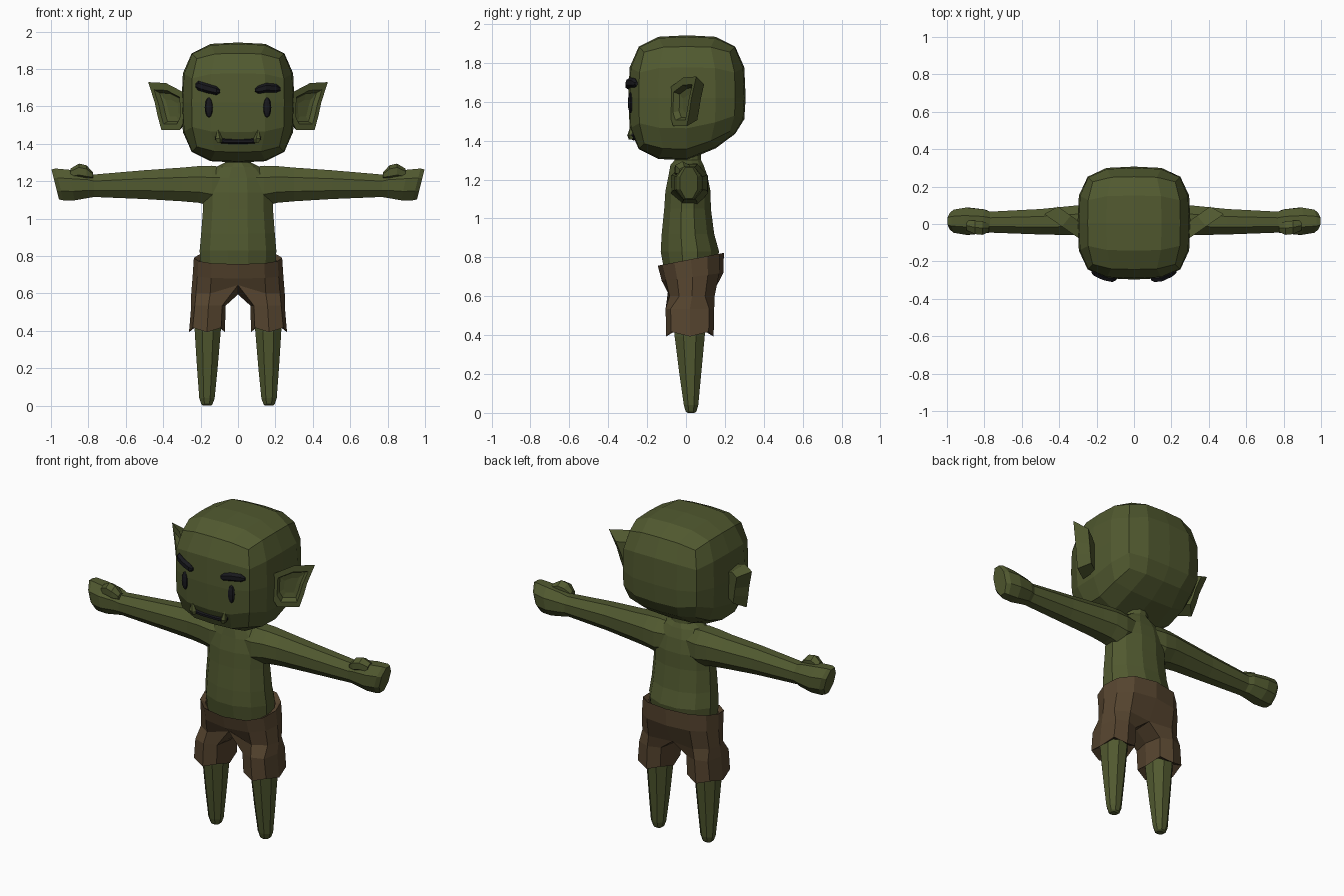
import bpy, bmesh
from math import sin, cos, pi
from mathutils import Vector
from mathutils.bvhtree import BVHTree

if "Cube" in bpy.data.objects:
    bpy.data.objects.remove(bpy.data.objects["Cube"], do_unlink=True)


def material(name, color):
    m = bpy.data.materials.new(name)
    m.use_nodes = True
    m.diffuse_color = (*color, 1)
    m.node_tree.nodes["Principled BSDF"].inputs["Base Color"].default_value = (*color, 1)
    return m


GREEN = material("olive skin", (0.082, 0.1, 0.029))
BROWN = material("brown cloth", (0.092, 0.058, 0.028))
BLACK = material("dark features", (0.009, 0.009, 0.012))


def finish(bm, name, mat, mirror=False):
    """Turn a bmesh into a flat-shaded object, optionally mirrored across x."""
    if mirror:
        bmesh.ops.mirror(bm, geom=bm.verts[:] + bm.edges[:] + bm.faces[:],
                         axis='X', merge_dist=0.001)
    bmesh.ops.remove_doubles(bm, verts=bm.verts[:], dist=0.0005)
    bmesh.ops.recalc_face_normals(bm, faces=bm.faces[:])
    mesh = bpy.data.meshes.new(name)
    bm.to_mesh(mesh)
    bm.free()
    mesh.materials.append(mat)
    obj = bpy.data.objects.new(name, mesh)
    bpy.context.collection.objects.link(obj)
    return obj


def loft(bm, rings, caps=(True, True)):
    """Bridge closed loops of equal length with quads."""
    loops = [[bm.verts.new(p) for p in r] for r in rings]
    n = len(loops[0])
    for a, b in zip(loops, loops[1:]):
        for i in range(n):
            j = (i + 1) % n
            bm.faces.new((a[i], a[j], b[j], b[i]))
    for cap, loop in zip(caps, (loops[0], loops[-1])):
        if cap:
            bm.faces.new(loop)
    return loops


def oval(n, ru, rv):
    """Polygon whose flat sides touch the given half extents."""
    k = cos(pi / n)
    return [(ru * cos(2 * pi * (i + .5) / n) / k, rv * sin(2 * pi * (i + .5) / n) / k)
            for i in range(n)]


def ring_z(z, xc, rx, yc, ry, n=8):
    return [Vector((xc + u, yc + v, z)) for u, v in oval(n, rx, ry)]


def ring_x(x, yc, ry, zc, rz, n=8, lean=0):
    return [Vector((x + v * lean, yc + u, zc + v)) for u, v in oval(n, ry, rz)]


def clamp(t):
    return max(0, min(1, t))


# Head: rounded cube, raised under the back of the skull
bm = bmesh.new()
bmesh.ops.create_cube(bm, size=2)
bmesh.ops.subdivide_edges(bm, edges=bm.edges[:], cuts=3, use_grid_fill=True)
P = 3.5
for v in bm.verts:
    d = v.co / sum(abs(c) ** P for c in v.co) ** (1 / P)
    x, y, z = d.x * 0.302, 0.005 + d.y * 0.302, 1.62 + d.z * 0.322
    z += 0.09 * clamp(y / 0.25) * clamp((1.62 - z) / 0.3)
    v.co = (x, y, z)
head_tree = BVHTree.FromBMesh(bm)
finish(bm, "head", GREEN)


def face_y(x, z):
    return head_tree.ray_cast(Vector((x, -2, z)), Vector((0, 1, 0)))[0].y


# Ears: flaring cups with a sunken inner dish
rim = [(.48, 1.73), (.385, 1.725), (.29, 1.675), (.285, 1.53), (.31, 1.475),
       (.41, 1.475), (.43, 1.55), (.445, 1.62)]


def ear_loop(scale, push):
    pts = []
    for x, z in rim:
        x, z = .37 + (x - .37) * scale, 1.585 + (z - 1.585) * scale
        pts.append(Vector((x - .57 * push, -.08 + (x - .29) * .7 + .82 * push, z)))
    return pts


bm = bmesh.new()
loft(bm, [ear_loop(.35, .035), ear_loop(.6, .03), ear_loop(.72, 0),
          ear_loop(1, 0), ear_loop(.72, .075)])
finish(bm, "ears", GREEN, mirror=True)

# Torso with short neck
bm = bmesh.new()
loft(bm, [ring_z(z, 0, rx, yc, ry, 12) for z, rx, yc, ry in [
    (.72, .20, .02, .13), (.83, .205, .02, .15), (.92, .197, .01, .135),
    (1.05, .187, .008, .12), (1.14, .187, .01, .116), (1.22, .175, .01, .1),
    (1.275, .12, .005, .085), (1.3, .07, .01, .068), (1.35, .065, .01, .065)]])
finish(bm, "torso", GREEN)

# Arms ending in mitten fists
bm = bmesh.new()
loft(bm, [ring_x(x, yc, ry, zc, rz, lean=k) for x, yc, ry, zc, rz, k in [
    (0, .01, .08, 1.19, .075, 0), (.14, .018, .095, 1.175, .108, 0),
    (.21, .02, .09, 1.183, .098, 0), (.3, .02, .08, 1.183, .09, 0),
    (.5, .012, .068, 1.182, .077, 0), (.77, .01, .056, 1.176, .06, 0),
    (.8, .014, .064, 1.18, .068, .1), (.89, .015, .073, 1.18, .082, .2),
    (.955, .015, .062, 1.183, .085, .25), (.977, .015, .045, 1.183, .08, .25)]],
    caps=(False, True))
finish(bm, "arms", GREEN, mirror=True)

# Thumbs folded over the fists
bm = bmesh.new()
loft(bm, [ring_x(x, yc, ry, zc, rz, 6) for x, yc, ry, zc, rz in [
    (.775, -.02, .022, 1.23, .015), (.81, -.022, .036, 1.246, .034),
    (.85, -.018, .036, 1.254, .035), (.895, -.008, .026, 1.24, .024)]])
finish(bm, "thumbs", GREEN, mirror=True)

# Legs: tapered pegs
bm = bmesh.new()
loft(bm, [ring_z(z, xc, rx, yc, ry) for z, xc, rx, yc, ry in [
    (.5, .16, .075, .02, .085), (.39, .162, .069, .019, .077),
    (.2, .164, .055, .022, .056), (.04, .166, .041, .026, .037),
    (0.008, .166, .03, .026, .028), (0, .166, .02, .026, .018)]])
finish(bm, "legs", GREEN, mirror=True)


# Shorts: half-waist arcs that close into leg tubes below the crotch
def hip_arc(z, slope, rx, front, back):
    pts = []
    for i in range(7):
        a = -pi / 2 + i * pi / 6
        c, s = abs(cos(a)) ** .75, sin(a)
        y = (front + back) / 2 + (back - front) / 2 * s
        pts.append(Vector((rx * c if 0 < i < 6 else 0, y, z + slope * s)))
    return pts


def cuff(z, xc, rx, yc, ry, jag=0):
    pts = []
    for i in range(8):
        a = -.75 * pi + i * pi / 4
        pts.append(Vector((xc + rx * cos(a) * (1 + .12 * (i % 2 == 0)),
                           yc + ry * sin(a) * (1 + .12 * (i % 2 == 0)),
                           z + jag * (-1) ** i)))
    return pts


bm = bmesh.new()
arcs = [hip_arc(.775, .033, .205, -.125, .172), hip_arc(.79, .033, .236, -.145, .195),
        hip_arc(.70, .02, .242, -.125, .192)]
crotch = hip_arc(.6, 0, .25, -.102, .165)
crotch[0] = Vector((0, -.09, .645))
crotch[6] = Vector((0, .13, .60))
rows = [[bm.verts.new(p) for p in r] for r in arcs]
legs = loft(bm, [crotch + [Vector((0, .02, .595))],
                 cuff(.535, .158, .092, .02, .125), cuff(.405, .166, .096, .02, .122, .012),
                 cuff(.43, .164, .066, .02, .076)], caps=(False, False))
rows.append(legs[0][:7])
for a, b in zip(rows, rows[1:]):
    for i in range(6):
        bm.faces.new((a[i], a[i + 1], b[i + 1], b[i]))
finish(bm, "shorts", BROWN, mirror=True)


# Facial strips laid along the surface of the head
def strip(name, pts, depth):
    bm = bmesh.new()
    loft(bm, [ring_x(x, face_y(x, z) - .004, min(depth, r), z, r, 6) for x, z, r in pts])
    finish(bm, name, BLACK)


strip("right_brow", [(-.228, 1.712, .008), (-.212, 1.711, .022), (-.165, 1.697, .022),
                     (-.115, 1.684, .02), (-.097, 1.681, .008)], .018)
strip("left_brow", [(.092, 1.687, .008), (.11, 1.69, .019), (.15, 1.7, .022),
                    (.205, 1.697, .02), (.226, 1.693, .008)], .018)
strip("mouth", [(-.123, 1.432, .006), (-.105, 1.418, .012), (-.05, 1.413, .011),
                (.05, 1.413, .011), (.105, 1.418, .012), (.123, 1.432, .006)], .012)

# Eyes: upright ovals
bm = bmesh.new()
bmesh.ops.create_uvsphere(bm, u_segments=8, v_segments=6, radius=1)
for v in bm.verts:
    v.co = (.155 + v.co.x * .023, face_y(.155, 1.595) + v.co.y * .014, 1.595 + v.co.z * .054)
finish(bm, "eyes", BLACK, mirror=True)

# Tusks: small pointed spikes at the mouth corners
bm = bmesh.new()
y = face_y(.105, 1.43) - .012
loft(bm, [ring_z(z, xc, r, y, r, 5) for z, xc, r in [
    (1.405, .1, .01), (1.428, .104, .017), (1.478, .108, .002)]])
finish(bm, "tusks", GREEN, mirror=True)
